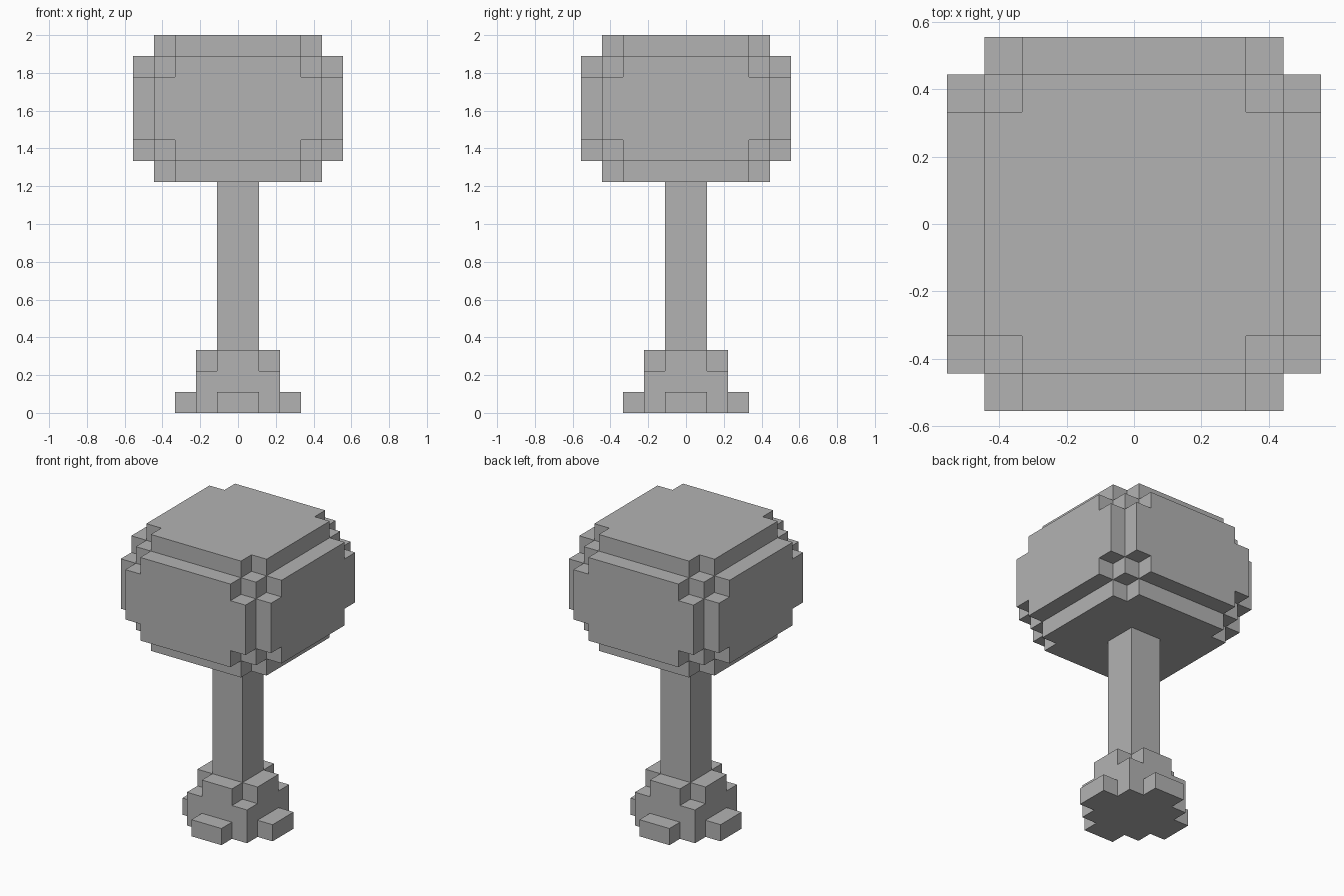
import bpy
import bmesh
from itertools import product
from mathutils import Vector

cube = bpy.data.objects.get("Cube")
if cube:
    bpy.data.objects.remove(cube, do_unlink=True)

U = 2 / 18  # size of one block

grey = bpy.data.materials.new("plain grey")
grey.use_nodes = True
COLOUR = (0.45, 0.45, 0.45, 1)
grey.diffuse_color = COLOUR
grey.node_tree.nodes["Principled BSDF"].inputs["Base Color"].default_value = COLOUR


def block_part(name, boxes):
    """Join centred boxes (half x, half y, bottom, top), in blocks, into one clean shell."""
    cells = set()
    for hx, hy, low, high in boxes:
        cells |= set(product(range(-hx, hx), range(-hy, hy), range(low, high)))
    bm = bmesh.new()
    for cell in cells:
        for axis, side in product(range(3), (0, 1)):
            neighbour = list(cell)
            neighbour[axis] += 2 * side - 1
            if tuple(neighbour) in cells:
                continue
            # Outer face of this block
            a, b = (axis + 1) % 3, (axis + 2) % 3
            corners = []
            for da, db in ((0, 0), (1, 0), (1, 1), (0, 1)):
                p = Vector(cell)
                p[axis] += side
                p[a] += da
                p[b] += db
                corners.append(bm.verts.new(p * U))
            bm.faces.new(corners if side else corners[::-1])
    bmesh.ops.remove_doubles(bm, verts=bm.verts, dist=U / 100)
    bmesh.ops.dissolve_limit(bm, angle_limit=0.01, verts=bm.verts, edges=bm.edges)
    mesh = bpy.data.meshes.new(name)
    bm.to_mesh(mesh)
    bm.free()
    mesh.materials.append(grey)
    obj = bpy.data.objects.new(name, mesh)
    bpy.context.collection.objects.link(obj)


# Crown: a core with a notched slab on each of its six sides
block_part("crown", [
    (4, 4, 12, 17),
    (4, 3, 11, 18), (3, 4, 11, 18),
    (4, 5, 13, 16), (3, 5, 12, 17),
    (5, 4, 13, 16), (5, 3, 12, 17),
])

# Trunk
block_part("trunk", [(1, 1, 3, 11)])

# Root base: square block, cross on top and four low feet
block_part("root_base", [
    (2, 2, 0, 2),
    (2, 1, 2, 3), (1, 2, 2, 3),
    (3, 1, 0, 1), (1, 3, 0, 1),
])
